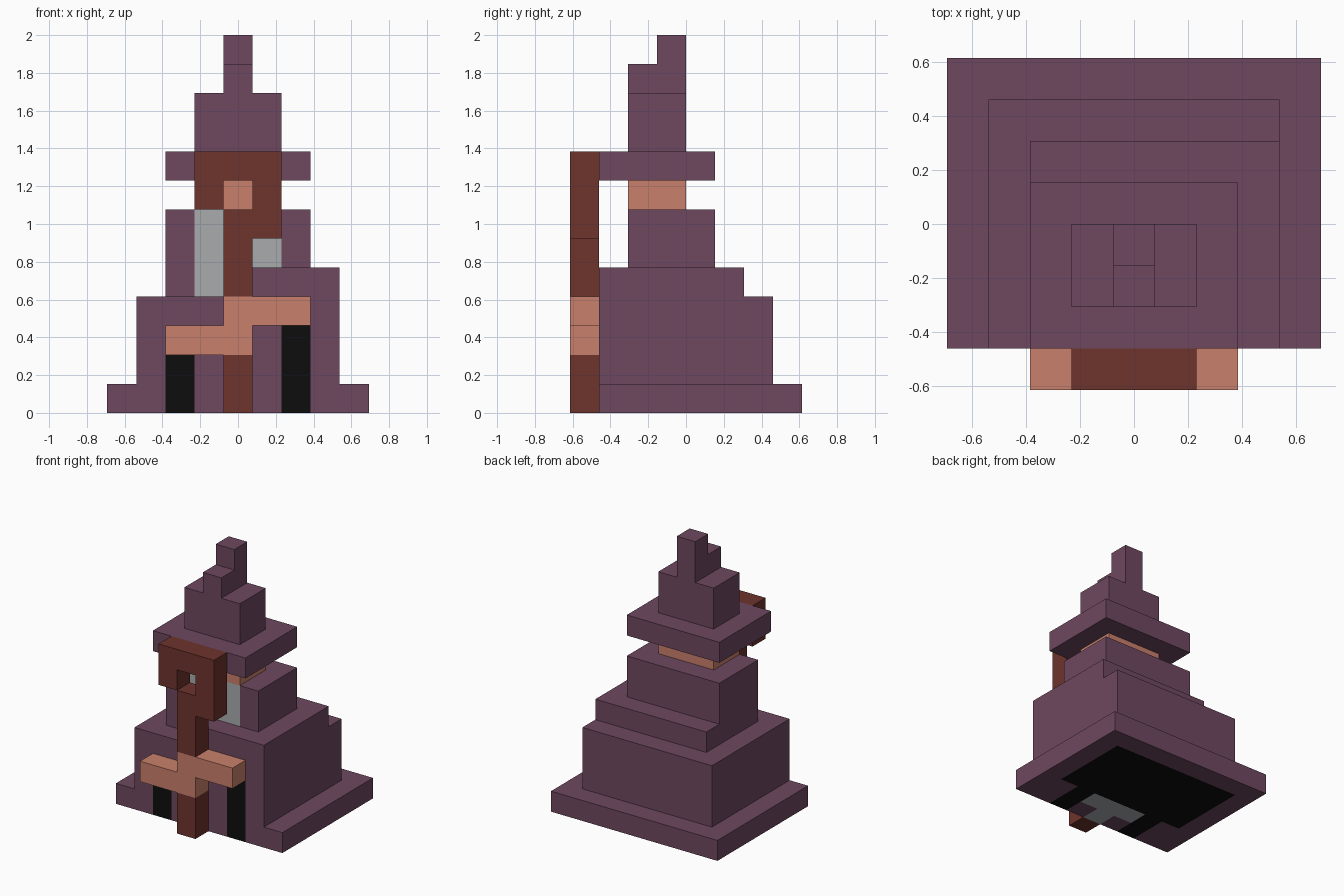
import bpy, bmesh

if "Cube" in bpy.data.objects:
    bpy.data.objects.remove(bpy.data.objects["Cube"])

U = 2 / 13  # size of one block; the model is 9 x 8 x 13 blocks


def linear(hex_code):
    out = []
    for i in (0, 2, 4):
        c = int(hex_code[i:i + 2], 16) / 255
        out.append(c / 12.92 if c <= 0.04045 else ((c + 0.055) / 1.055) ** 2.4)
    return (*out, 1.0)


def material(name, hex_code):
    m = bpy.data.materials.new(name)
    m.diffuse_color = linear(hex_code)
    m.use_nodes = True
    m.node_tree.nodes["Principled BSDF"].inputs["Base Color"].default_value = m.diffuse_color
    return m


PURPLE = material("plum purple", "6E4860")
BROWN = material("red brown", "6E332D")
SALMON = material("salmon", "C9806B")
GREY = material("light grey", "A9ABAE")
BLACK = material("black", "0D0D0D")

# Parts as boxes of blocks: (x0, x1, y0, y1, z0, z1); later parts replace earlier ones
parts = [
    # stepped body
    ("base_plinth", PURPLE, [(0, 9, 1, 8, 0, 1)]),
    ("lower_body", PURPLE, [(1, 8, 1, 7, 1, 4)]),
    ("shoulder_step", PURPLE, [(2, 8, 2, 6, 4, 5), (4, 8, 1, 2, 4, 5)]),
    ("upper_body", PURPLE, [(2, 7, 2, 5, 5, 7)]),
    # dark underside with the two openings on the front
    ("dark_underside", BLACK, [(1, 8, 3, 7, 0, 1)]),
    ("left_opening", BLACK, [(2, 3, 1, 3, 0, 3)]),
    ("right_opening", BLACK, [(6, 7, 1, 3, 0, 3)]),
    # grey panel down the front
    ("grey_panel", GREY, [(3, 6, 2, 3, 0, 7), (4, 5, 1, 2, 0, 1)]),
    # head band, brim, crown and bent tip
    ("head_band", SALMON, [(3, 6, 2, 4, 7, 8)]),
    ("brim", PURPLE, [(2, 7, 1, 5, 8, 9)]),
    ("crown", PURPLE, [(3, 6, 2, 4, 9, 11)]),
    ("crown_tip", PURPLE, [(4, 5, 2, 4, 11, 12), (4, 5, 3, 4, 12, 13)]),
    # staff with looped head, held by two hands
    ("staff_shaft", BROWN, [(4, 5, 0, 1, 0, 7)]),
    ("staff_head", BROWN, [(3, 4, 0, 1, 7, 9), (5, 6, 0, 1, 6, 9), (4, 5, 0, 1, 8, 9)]),
    ("left_hand", SALMON, [(2, 5, 0, 1, 2, 3)]),
    ("right_hand", SALMON, [(4, 7, 0, 1, 3, 4)]),
]

# Fill the block grid
grid = {}
for name, mat, boxes in parts:
    for x0, x1, y0, y1, z0, z1 in boxes:
        for x in range(x0, x1):
            for y in range(y0, y1):
                for z in range(z0, z1):
                    grid[x, y, z] = name


def build(name, mat):
    """Make one part from the exposed faces of its blocks."""
    bm = bmesh.new()
    for cell, owner in grid.items():
        if owner != name:
            continue
        for axis in range(3):
            for side in (0, 1):
                near = list(cell)
                near[axis] += 2 * side - 1
                if tuple(near) in grid:
                    continue
                b, c = (axis + 1) % 3, (axis + 2) % 3
                ring = [(0, 0), (1, 0), (1, 1), (0, 1)]
                verts = []
                for i, j in (ring if side else ring[::-1]):
                    p = list(cell)
                    p[axis] += side
                    p[b] += i
                    p[c] += j
                    verts.append(bm.verts.new(((p[0] - 4.5) * U, (p[1] - 4) * U, p[2] * U)))
                bm.faces.new(verts)
    bmesh.ops.remove_doubles(bm, verts=bm.verts, dist=0.001)
    bmesh.ops.dissolve_limit(bm, angle_limit=0.01, verts=bm.verts, edges=bm.edges)
    mesh = bpy.data.meshes.new(name)
    bm.to_mesh(mesh)
    bm.free()
    mesh.materials.append(mat)
    bpy.context.collection.objects.link(bpy.data.objects.new(name, mesh))


for name, mat, boxes in parts:
    build(name, mat)
